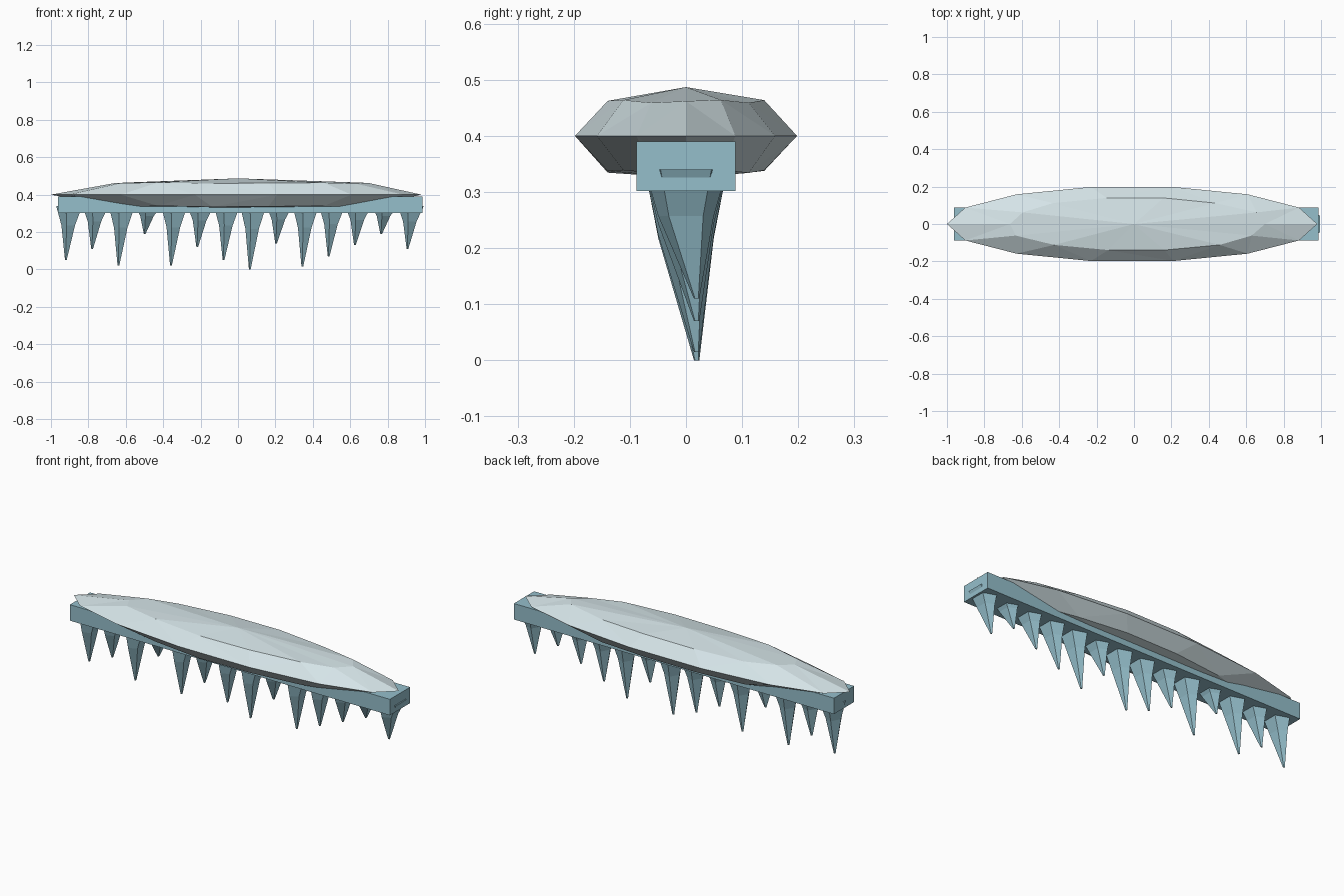
import bpy, bmesh, math

cube = bpy.data.objects.get("Cube")
if cube:
    bpy.data.objects.remove(cube, do_unlink=True)


def make_material(name, rgb):
    mat = bpy.data.materials.new(name)
    mat.use_nodes = True
    mat.diffuse_color = (*rgb, 1)
    mat.node_tree.nodes["Principled BSDF"].inputs["Base Color"].default_value = (*rgb, 1)
    return mat


snow = make_material("pale snow", (0.72, 0.84, 0.87))
ice = make_material("blue ice", (0.30, 0.52, 0.60))


def finish(name, bm, mat):
    bmesh.ops.recalc_face_normals(bm, faces=bm.faces)
    mesh = bpy.data.meshes.new(name)
    bm.to_mesh(mesh)
    bm.free()
    mesh.materials.append(mat)
    obj = bpy.data.objects.new(name, mesh)
    bpy.context.collection.objects.link(obj)
    return obj


def ring(bm, sides, centre, rx, ry, start=0.0):
    cx, cy, cz = centre
    return [bm.verts.new((cx + rx * math.cos(start + math.tau * i / sides),
                          cy + ry * math.sin(start + math.tau * i / sides), cz))
            for i in range(sides)]


def bridge(bm, a, b):
    n = len(a)
    for i in range(n):
        bm.faces.new((a[i], a[(i + 1) % n], b[(i + 1) % n], b[i]))


# Faceted snow cap: wide rim, an inner ring above and below, shallow peaks
bm = bmesh.new()
sides = 14
rim = ring(bm, sides, (-0.01, 0, 0.40), 0.99, 0.203)
for ring_z, peak_z in ((0.462, 0.487), (0.337, 0.325)):
    inner = ring(bm, sides, (0.01, 0, ring_z), 0.69, 0.143)
    for i, v in enumerate(inner):
        v.co.z += 0.003 * math.sin(i * 2.3)
        v.co.x *= 1 + 0.04 * math.sin(i * 1.7)
    bridge(bm, rim, inner)
    peak = bm.verts.new((0, 0, peak_z))
    for i in range(sides):
        bm.faces.new((inner[i], inner[(i + 1) % sides], peak))
bmesh.ops.triangulate(bm, faces=[f for f in bm.faces if len(f.verts) > 3])
finish("snow_cap", bm, snow)

# Ice ledge
bm = bmesh.new()
bmesh.ops.create_cube(bm, size=1)
for v in bm.verts:
    v.co.x = v.co.x * 1.95 + 0.012
    v.co.y *= 0.176
    v.co.z = v.co.z * 0.088 + 0.346
finish("ice_ledge", bm, ice)

# Row of five-sided icicles, each leaning to its tip
tip_heights = (0.05, 0.11, 0.02, 0.19, 0.02, 0.12, 0.05,
               0.0, 0.14, 0.015, 0.07, 0.13, 0.19, 0.11)
top_z = 0.34
for i, tip_z in enumerate(tip_heights):
    x = -0.895 + 0.1405 * i
    mid_z = top_z - 0.36 * (top_z - tip_z)
    bm = bmesh.new()
    turn = math.pi / 5
    top = ring(bm, 5, (x, 0, top_z), 0.077, 0.077, turn)
    mid = ring(bm, 5, (x - 0.009, 0, mid_z), 0.040, 0.052, turn)
    tip = ring(bm, 5, (x - 0.025, 0.019, tip_z), 0.005, 0.005, turn)
    bridge(bm, top, mid)
    bridge(bm, mid, tip)
    bm.faces.new(top)
    bm.faces.new(tip)
    finish(f"icicle_{i + 1}", bm, ice)
